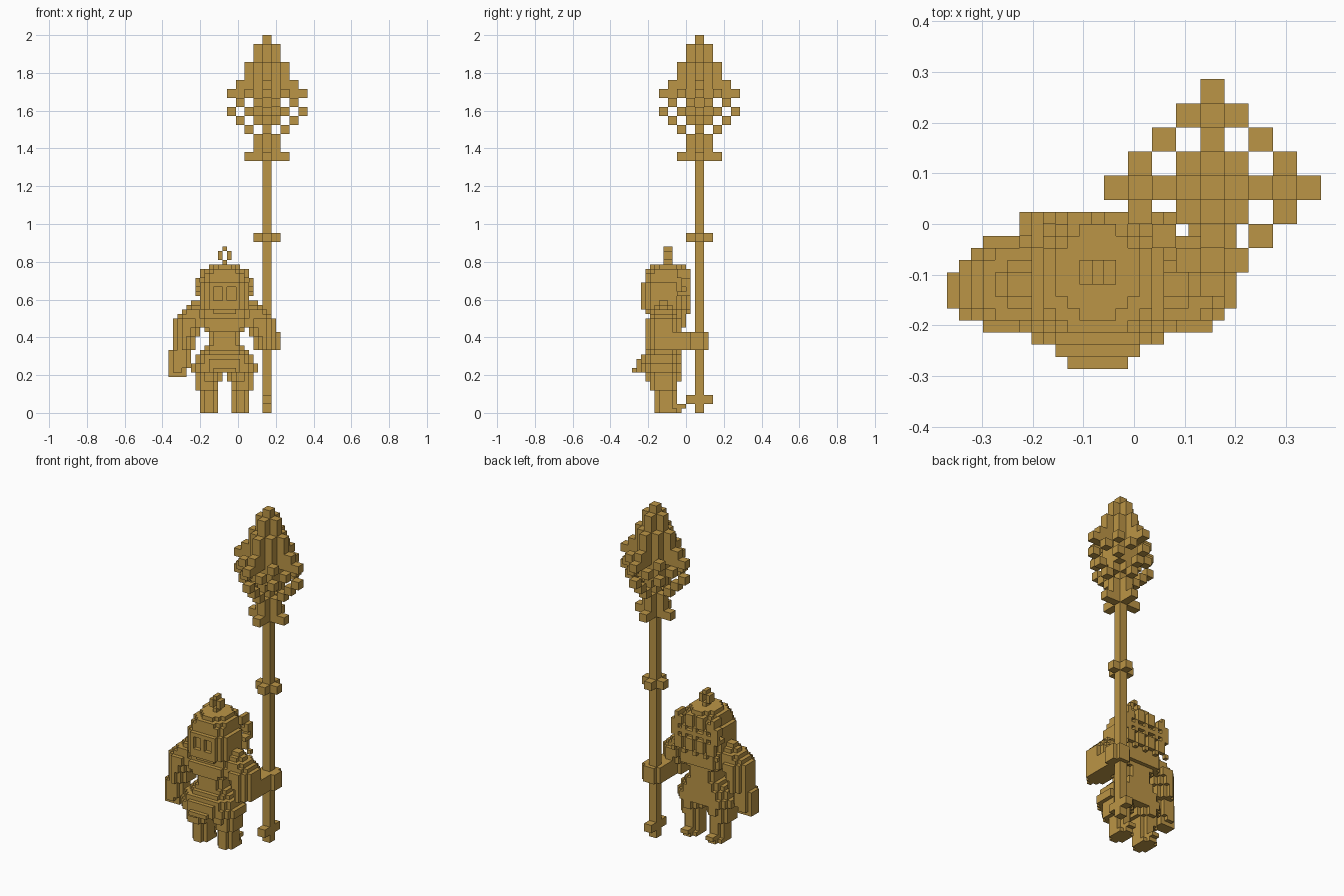
import bpy, bmesh

if "Cube" in bpy.data.objects:
    bpy.data.objects.remove(bpy.data.objects["Cube"], do_unlink=True)

S = 1 / 42          # small block of the figure; the staff uses blocks twice as big

bronze = bpy.data.materials.new("bronze")
bronze.use_nodes = True
color = (0.50, 0.30, 0.061, 1)
bronze.diffuse_color = color
bronze.node_tree.nodes["Principled BSDF"].inputs["Base Color"].default_value = color


def build(name, cells, size=S, origin=(-3.5 * S, 0, 0)):
    """Make one mesh from a set of grid cells, keeping only the outer faces."""
    bm = bmesh.new()
    verts = {}

    def vert(p):
        if p not in verts:
            verts[p] = bm.verts.new([origin[n] + p[n] * size for n in range(3)])
        return verts[p]

    for c in sorted(cells):
        for axis in range(3):
            u, v = (axis + 1) % 3, (axis + 2) % 3
            for side in (0, 1):
                near = list(c)
                near[axis] += 2 * side - 1
                if tuple(near) in cells:
                    continue
                loop = []
                for du, dv in ((0, 0), (1, 0), (1, 1), (0, 1)):
                    p = list(c)
                    p[axis] += side
                    p[u] += du
                    p[v] += dv
                    loop.append(vert(tuple(p)))
                bm.faces.new(loop if side else loop[::-1])
    me = bpy.data.meshes.new(name)
    bm.to_mesh(me)
    bm.free()
    me.materials.append(bronze)
    ob = bpy.data.objects.new(name, me)
    bpy.context.collection.objects.link(ob)
    return ob


def slab(x0, x1, y0, y1, z0, z1, cut=0):
    """Block of cells with inclusive limits and stepped vertical corners."""
    return {(x, y, z) for x in range(x0, x1 + 1) for y in range(y0, y1 + 1)
            for z in range(z0, z1 + 1)
            if min(x - x0, x1 - x) + min(y - y0, y1 - y) >= cut}


def layers(rows):
    """Stack of centred slabs: bottom, top, half width, front, back, corner cut."""
    out = set()
    for z0, z1, half, y0, y1, cut in rows:
        out |= slab(-half, half, y0, y1, z0, z1, cut)
    return out


def mirror(cells):
    return {(-x, y, z) for x, y, z in cells}


def spread(z, *pts):
    """Four-way symmetric copies of cells on one staff level."""
    return {(sx * p, sy * q, z) for a, b in pts for p, q in ((a, b), (b, a))
            for sx in (-1, 1) for sy in (-1, 1)}


# Staff: shaft, foot and collar
staff = {(0, 0, z) for z in range(42)}
staff |= {(0, -1, 1), (0, 1, 1)} | spread(19, (1, 0))
# Staff head: base, then petals and a stepped flame
staff |= spread(28, (1, 0), (2, 0)) | spread(29, (1, 0)) | spread(30, (1, 0))
staff |= spread(31, (2, 0)) | spread(32, (1, 0), (3, 0))
staff |= spread(33, (1, 0), (1, 1), (2, 2), (4, 0))
staff |= spread(34, (1, 0), (1, 1), (3, 1))
staff |= spread(35, (1, 0), (1, 1), (2, 0), (3, 0), (4, 0), (2, 2))
staff |= spread(36, (1, 0), (1, 1), (2, 0), (3, 0))
for z in (37, 38):
    staff |= spread(z, (1, 0), (1, 1), (2, 0))
staff |= spread(39, (1, 0)) | spread(40, (1, 0))
build("staff", staff, 2 * S, (5.5 * S, 2 * S, 0))

# Legs with feet and heel spurs
leg = slab(2, 5, -7, -3, 0, 4, 1) | slab(2, 5, -7, -2, 0, 0, 1)
leg |= slab(3, 4, -2, -2, 1, 1) | slab(3, 4, -1, -1, 1, 1)
leg |= slab(2, 6, -8, -3, 5, 6, 1) | slab(1, 6, -9, -2, 7, 8, 2)
build("left_leg", leg)
build("right_leg", mirror(leg))

# Skirt with a jutting front flap
skirt = layers([(9, 10, 7, -10, -2, 2), (11, 12, 6, -10, -2, 2), (13, 13, 5, -9, -2, 2)])
skirt |= slab(-3, 3, -11, -9, 10, 11) | slab(-2, 2, -12, -9, 9, 9) | slab(-3, 3, -11, -9, 9, 9)
build("skirt", skirt)

# Torso: narrow waist and broad chest
build("torso", layers([(14, 14, 4, -8, -2, 1), (15, 17, 3, -8, -2, 1),
                       (18, 18, 4, -9, -2, 1), (19, 20, 6, -9, -1, 2),
                       (21, 22, 5, -8, -1, 1)]))

# Head, rounded upward in steps
head = layers([(22, 22, 4, -9, -1, 2), (23, 24, 5, -10, -1, 2), (25, 28, 5, -10, -1, 2),
               (29, 30, 4, -9, -1, 1), (31, 31, 4, -9, -1, 2), (32, 32, 3, -8, -1, 2)])
# Sunken face panels either side of the nose ridge
face = slab(1, 2, -10, -10, 25, 27)
build("head", head - face - mirror(face))

# Shaggy mane on the back and sides of the head
mane = {(x, 0, z) for x in range(-6, 7) for z in range(22, 32)
        if (x * x + z * z // 2) % 3 and abs(x) + max(0, z - 27) <= 7}
tufts = slab(5, 6, -2, 0, 26, 26) | slab(6, 6, -1, 0, 28, 29) | slab(5, 5, -2, 0, 30, 31)
tufts |= slab(5, 5, -1, 0, 28, 28)
build("mane", mane | tufts | mirror(tufts))

# Open loop crest
crest = slab(0, 0, -5, -4, 33, 33) | slab(0, 0, -5, -4, 36, 36)
crest |= slab(-1, -1, -5, -4, 34, 35) | slab(1, 1, -5, -4, 34, 35)
build("crest", crest)

# Upper arms: stepped shoulder falling outward
arm = set()
for z, x0, x1 in ((24, 6, 7), (23, 5, 8), (22, 5, 9), (21, 5, 10)):
    arm |= slab(x0, x1, -8 + (z > 22), -3 - (z > 22), z, z, 1)
arm |= slab(5, 11, -9, -2, 19, 20, 2) | slab(6, 11, -9, -2, 17, 18, 2)
arm |= slab(7, 11, -9, -2, 14, 16, 2)

# Hanging arm with its hand
right = arm | slab(8, 12, -8, -4, 10, 13, 1) | slab(9, 12, -8, -4, 9, 9, 1)
right |= slab(9, 12, -7, -5, 8, 8)
build("right_arm", mirror(right))

# Bent arm reaching back to grip the staff
left = arm | slab(8, 11, -4, 0, 14, 17) | slab(8, 12, 0, 4, 14, 17, 1)
build("left_arm", left)
